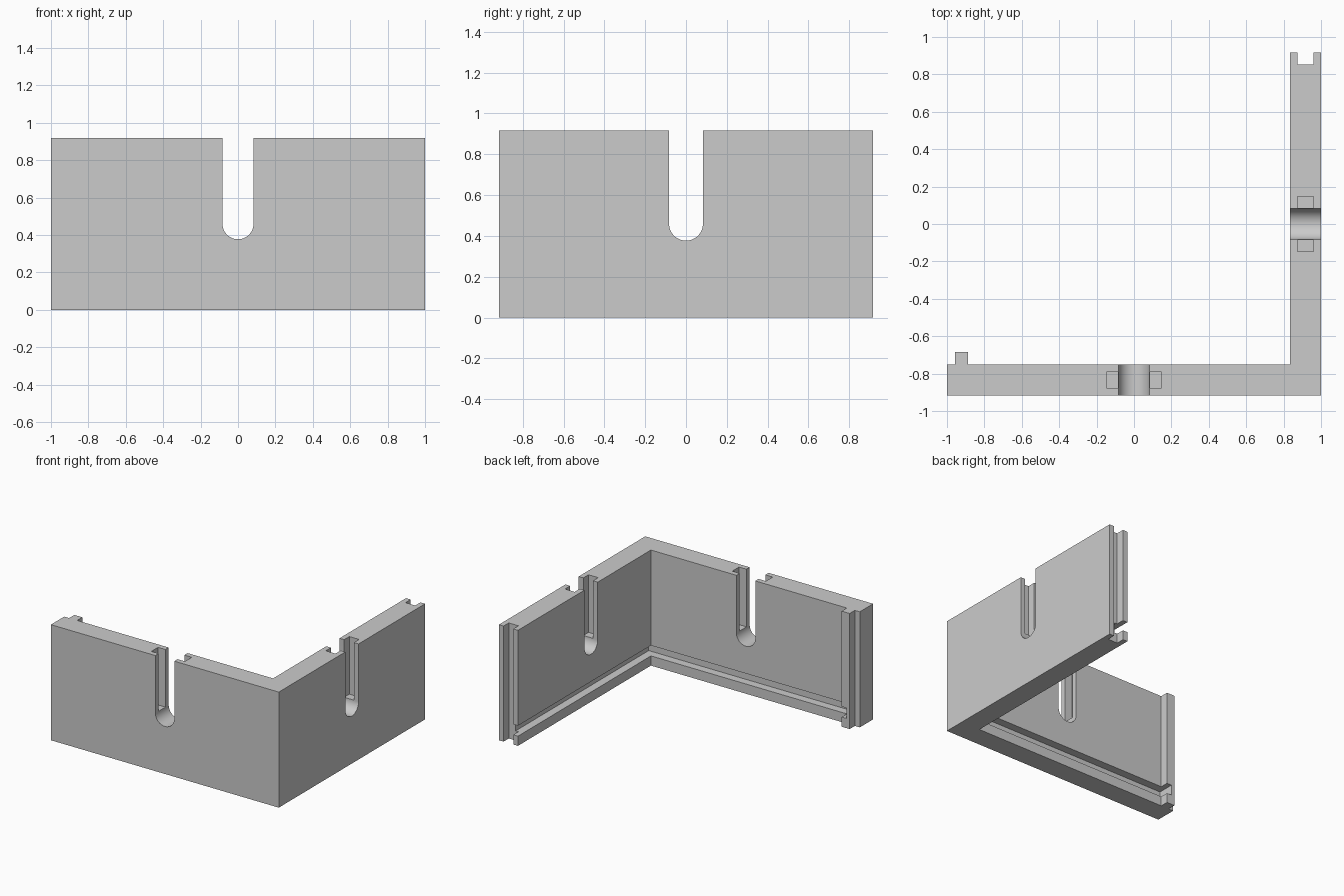
import bpy, bmesh, math
from mathutils import Matrix

if "Cube" in bpy.data.objects:
    bpy.data.objects.remove(bpy.data.objects["Cube"])

H = 0.917          # wall height and half depth
T = 0.167          # wall thickness
R = 0.083          # half width of the U-shaped openings
ZC = 0.46          # centre height of the opening's round end
HALF = 0.0425      # half width of the joint grooves
DEEP = 0.065       # depth of the joint grooves


def prism(name, pts, direction, matrix=Matrix()):
    """Extrude a closed 3D outline along a direction."""
    bm = bmesh.new()
    face = bm.faces.new([bm.verts.new(p) for p in pts])
    ext = bmesh.ops.extrude_face_region(bm, geom=[face])
    verts = [v for v in ext["geom"] if isinstance(v, bmesh.types.BMVert)]
    bmesh.ops.translate(bm, verts=verts, vec=direction)
    bmesh.ops.transform(bm, matrix=matrix, verts=bm.verts)
    bmesh.ops.recalc_face_normals(bm, faces=bm.faces)
    me = bpy.data.meshes.new(name)
    bm.to_mesh(me)
    bm.free()
    ob = bpy.data.objects.new(name, me)
    bpy.context.collection.objects.link(ob)
    return ob


def box(name, lo, hi, matrix=Matrix()):
    pts = [(lo[0], lo[1], lo[2]), (hi[0], lo[1], lo[2]),
           (hi[0], hi[1], lo[2]), (lo[0], hi[1], lo[2])]
    return prism(name, pts, (0, 0, hi[2] - lo[2]), matrix)


# L-shaped wall plan with a tongue on one end and a groove in the other
mid = 1 - T / 2
inner_y = -H + T
plan = [(-1, -H), (1, -H), (1, H),
        (mid + HALF, H), (mid + HALF, H - DEEP),
        (mid - HALF, H - DEEP), (mid - HALF, H),
        (1 - T, H), (1 - T, inner_y),
        (-0.887, inner_y), (-0.887, -0.685), (-0.957, -0.685),
        (-0.957, inner_y), (-1, inner_y)]
wall = prism("corner_wall", [(x, y, 0) for x, y in plan], (0, 0, H))

# Floor panel groove running along both inner faces
cutters = [box("floor_groove_cutter", (-0.93, inner_y - DEEP, 0.077),
               (1 - T + DEEP, 1.2, 0.16))]

# U-shaped openings with side grooves, one in each wall
N = 32
arc = [(-R * math.cos(math.pi * i / N), ZC - R * math.sin(math.pi * i / N))
       for i in range(N + 1)]
outline = [(-R, 1.1)] + arc + [(R, 1.1)]
placements = [Matrix.Translation((0, -H + T / 2, 0)),
              Matrix.Translation((mid, 0, 0)) @ Matrix.Rotation(math.pi / 2, 4, "Z")]
for m in placements:
    cutters.append(prism("opening_cutter", [(x, -0.15, z) for x, z in outline],
                         (0, 0.3, 0), m))
    cutters.append(box("side_groove_cutter", (-R - DEEP, -HALF, ZC),
                       (R + DEEP, HALF, 1.2), m))

# Cut everything, then remove the cutters
bpy.context.view_layer.objects.active = wall
wall.select_set(True)
for c in cutters:
    c.hide_render = True
    mod = wall.modifiers.new("cut", "BOOLEAN")
    mod.operation = "DIFFERENCE"
    mod.solver = "EXACT"
    mod.object = c
    bpy.ops.object.modifier_apply(modifier=mod.name)
for c in cutters:
    bpy.data.objects.remove(c)

bpy.ops.object.shade_smooth_by_angle(angle=math.radians(30))
